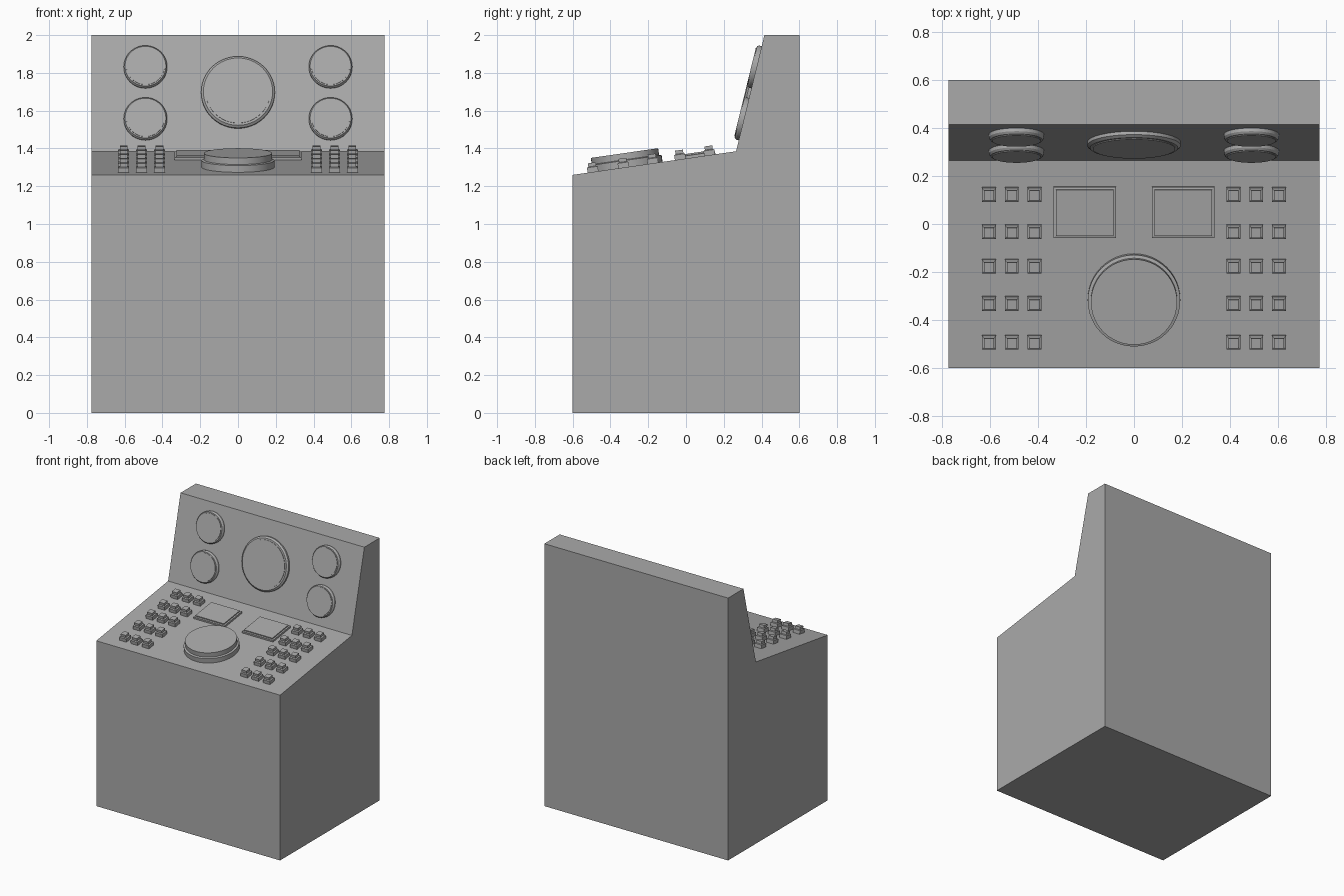
import bpy, bmesh, math
from mathutils import Matrix, Vector

cube = bpy.data.objects.get("Cube")
if cube:
    bpy.data.objects.remove(cube, do_unlink=True)

grey = bpy.data.materials.new("console_grey")
grey.use_nodes = True
colour = (0.4, 0.4, 0.4, 1)
grey.diffuse_color = colour
grey.node_tree.nodes["Principled BSDF"].inputs["Base Color"].default_value = colour

HALF_W = 0.775
# Side profile corners (y, z): the desk slopes gently, the backboard steeply
DESK_FRONT, DESK_BACK, BOARD_TOP = (-0.6, 1.26), (0.265, 1.385), (0.415, 2.0)
PROFILE = [(-0.6, 0), DESK_FRONT, DESK_BACK, BOARD_TOP, (0.6, 2.0), (0.6, 0)]


def add_mesh(name, bm, smooth=False):
    bmesh.ops.recalc_face_normals(bm, faces=bm.faces)
    mesh = bpy.data.meshes.new(name)
    bm.to_mesh(mesh)
    bm.free()
    mesh.materials.append(grey)
    ob = bpy.data.objects.new(name, mesh)
    bpy.context.collection.objects.link(ob)
    if smooth:
        bpy.ops.object.select_all(action='DESELECT')
        ob.select_set(True)
        bpy.context.view_layer.objects.active = ob
        bpy.ops.object.shade_smooth_by_angle(angle=math.radians(25))
    return ob


def panel_frame(start, end, x, t):
    """Frame on a sloped panel, t of the way from start to end, z pointing out."""
    a, b = Vector((0, *start)), Vector((0, *end))
    up = (b - a).normalized()
    right = Vector((1, 0, 0))
    rot = Matrix((right, up, right.cross(up))).transposed().to_4x4()
    return Matrix.Translation(a.lerp(b, t) + right * x) @ rot


def on_desk(x, y):
    return panel_frame(DESK_FRONT, DESK_BACK, x,
                       (y - DESK_FRONT[0]) / (DESK_BACK[0] - DESK_FRONT[0]))


def on_board(x, z):
    return panel_frame(DESK_BACK, BOARD_TOP, x,
                       (z - DESK_BACK[1]) / (BOARD_TOP[1] - DESK_BACK[1]))


def circle(r):
    return [(r * math.cos(a), r * math.sin(a))
            for a in (math.tau * i / 48 for i in range(48))]


def rect(w, h):
    return [(-w, -h), (w, -h), (w, h), (-w, h)]


def stack(name, rings, frame, smooth=False):
    """Skin a pile of (outline, height) rings and cap both ends."""
    bm = bmesh.new()
    loops = [[bm.verts.new(frame @ Vector((*p, h))) for p in outline]
             for outline, h in rings]
    n = len(loops[0])
    for lo, hi in zip(loops, loops[1:]):
        for i in range(n):
            j = (i + 1) % n
            bm.faces.new((lo[i], lo[j], hi[j], hi[i]))
    bm.faces.new(loops[0][::-1])
    bm.faces.new(loops[-1])
    return add_mesh(name, bm, smooth)


def dial(name, r, frame):
    lip = r * 0.12
    stack(name, [(circle(r), -0.005), (circle(r), 0.014),
                 (circle(r - lip * 0.5), 0.024), (circle(r - lip), 0.024),
                 (circle(r - lip), 0.028)], frame, True)


# Cabinet
bm = bmesh.new()
face = bm.faces.new([bm.verts.new((-HALF_W, y, z)) for y, z in PROFILE])
out = bmesh.ops.extrude_face_region(bm, geom=[face])
bmesh.ops.translate(bm, vec=(2 * HALF_W, 0, 0),
                    verts=[v for v in out["geom"] if isinstance(v, bmesh.types.BMVert)])
add_mesh("cabinet", bm)

# Large round desk knob on a wider base
stack("desk_knob", [(circle(0.193), -0.005), (circle(0.193), 0.036),
                    (circle(0.18), 0.04), (circle(0.18), 0.075)],
      on_desk(0, -0.315), True)

# Backboard dials
dial("main_dial", 0.195, on_board(0, 1.695))
for side, s in (("left", 1), ("right", -1)):
    for level, z in (("upper", 1.83), ("lower", 1.555)):
        dial(f"{side}_{level}_dial", 0.115, on_board(s * 0.49, z))

    # Desk screens
    stack(f"{side}_screen", [(rect(0.13, 0.107), -0.005), (rect(0.13, 0.107), 0.014),
                             (rect(0.12, 0.097), 0.016), (rect(0.12, 0.097), 0.024)],
          on_desk(s * 0.205, 0.05))

    # Push buttons, five rows of three
    for row, y in enumerate((0.125, -0.03, -0.175, -0.33, -0.492)):
        for col in range(3):
            stack(f"{side}_button_{row}_{col}",
                  [(rect(0.029, 0.029), -0.005), (rect(0.029, 0.029), 0.026),
                   (rect(0.021, 0.021), 0.03), (rect(0.021, 0.021), 0.049)],
                  on_desk(s * (0.415 + 0.095 * col), y))
